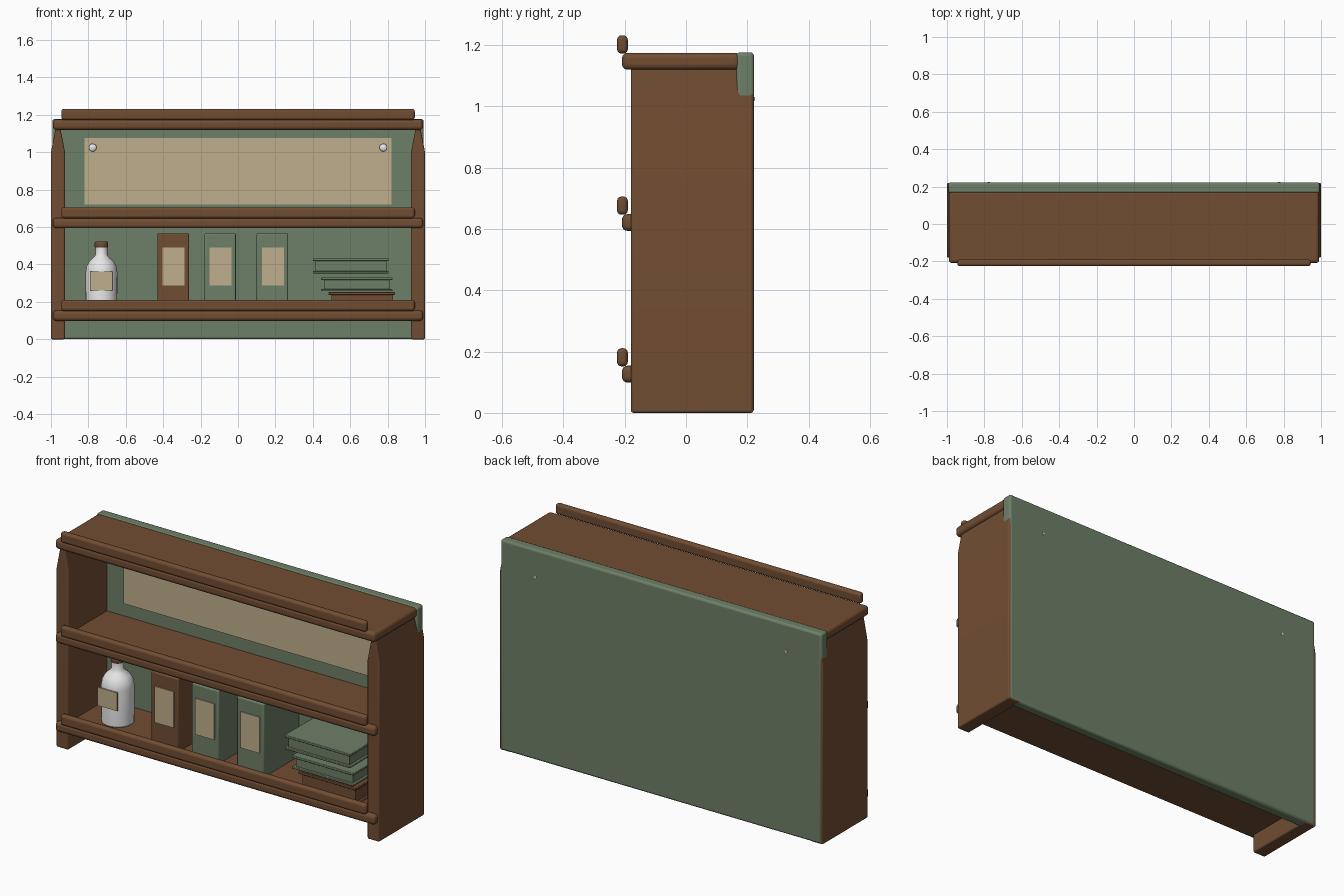
import bpy, bmesh, math

if "Cube" in bpy.data.objects:
    bpy.data.objects.remove(bpy.data.objects["Cube"])


def material(name, rgb):
    m = bpy.data.materials.new(name)
    m.diffuse_color = (*rgb, 1)
    m.use_nodes = True
    m.node_tree.nodes["Principled BSDF"].inputs["Base Color"].default_value = m.diffuse_color
    return m


BROWN = material("brown wood", (0.165, 0.074, 0.032))
GREEN = material("sage green", (0.155, 0.215, 0.135))
PAPER = material("cream paper", (0.53, 0.43, 0.265))
WHITE = material("white", (0.86, 0.86, 0.86))


def finish(name, bm, mat, bevel=0.0, segments=3):
    bmesh.ops.recalc_face_normals(bm, faces=bm.faces)
    mesh = bpy.data.meshes.new(name)
    bm.to_mesh(mesh)
    bm.free()
    mesh.materials.append(mat)
    ob = bpy.data.objects.new(name, mesh)
    bpy.context.collection.objects.link(ob)
    if bevel:
        mod = ob.modifiers.new("rounded edges", 'BEVEL')
        mod.width = bevel
        mod.segments = segments
        mod.limit_method = 'ANGLE'
        mod.angle_limit = math.radians(40)
    bpy.ops.object.select_all(action='DESELECT')
    ob.select_set(True)
    bpy.context.view_layer.objects.active = ob
    bpy.ops.object.shade_smooth_by_angle(angle=math.radians(40))
    return ob


def box(name, x, y, z, mat, bevel=0.0, segments=3):
    """Box from (min, max) ranges."""
    bm = bmesh.new()
    bmesh.ops.create_cube(bm, size=1)
    for v in bm.verts:
        v.co = [r[0] + (c + 0.5) * (r[1] - r[0]) for c, r in zip(v.co, (x, y, z))]
    return finish(name, bm, mat, bevel, segments)


def prism(name, outline, y0, y1, mat, bevel):
    """Front outline (x, z) extruded along y."""
    bm = bmesh.new()
    face = bm.faces.new([bm.verts.new((x, y0, z)) for x, z in outline])
    ext = bmesh.ops.extrude_face_region(bm, geom=[face])
    for v in ext["geom"]:
        if isinstance(v, bmesh.types.BMVert):
            v.co.y = y1
    return finish(name, bm, mat, bevel)


def lathe(name, profile, centre, mat, axis='Z', n=32):
    """Closed turned form from (radius, height) points."""
    bm = bmesh.new()
    rings = []
    for r, h in profile:
        ring = []
        for i in range(n):
            a = 2 * math.pi * i / n
            p = (r * math.cos(a), r * math.sin(a), h)
            if axis == 'Y':
                p = (p[0], h, p[1])
            ring.append(bm.verts.new([c + d for c, d in zip(centre, p)]))
        rings.append(ring)
    for a, b in zip(rings, rings[1:]):
        for i in range(n):
            j = (i + 1) % n
            bm.faces.new((a[i], a[j], b[j], b[i]))
    bm.faces.new(rings[0])
    bm.faces.new(rings[-1])
    return finish(name, bm, mat)


# Side panels, pinched in at the top
for side, s in (("left", -1), ("right", 1)):
    outline = [(0.925, 0), (1, 0), (1, 1.0), (0.977, 1.12), (0.977, 1.15),
               (0.948, 1.15), (0.948, 1.12), (0.925, 1.0)]
    prism(side + "_side_panel", [(s * x, z) for x, z in outline],
          -0.18, 0.22, BROWN, 0.008)

# Back board
box("back_board", (-0.993, 0.993), (0.165, 0.222), (0.001, 1.177), GREEN, 0.012)

# Shelves and the rail standing on each front edge
for name, z in (("bottom", 0.099), ("middle", 0.594), ("top", 1.12)):
    box(name + "_shelf", (-0.99, 0.99), (-0.209, 0.178), (z, z + 0.055),
        BROWN, 0.018, 4)
    box(name + "_rail", (-0.945, 0.945), (-0.225, -0.19), (z + 0.053, z + 0.112),
        BROWN, 0.014, 4)

# Pinned paper sheet
box("paper_sheet", (-0.82, 0.82), (0.158, 0.166), (0.72, 1.075), PAPER)
for side, x in (("left", -0.777), ("right", 0.777)):
    lathe(side + "_pin", [(0.006, 0.225), (0.006, 0.16), (0.021, 0.158),
                          (0.02, 0.148), (0.012, 0.142)],
          (x, 0, 1.025), WHITE, 'Y', 20)

# Bottle with stopper and label
lathe("bottle", [(0.075, 0.15), (0.084, 0.16), (0.085, 0.36), (0.08, 0.39),
                 (0.064, 0.418), (0.042, 0.438), (0.032, 0.452), (0.032, 0.495)],
      (-0.73, -0.02, 0), WHITE)
lathe("bottle_stopper", [(0.033, 0.49), (0.036, 0.495), (0.036, 0.516),
                         (0.032, 0.522)], (-0.73, -0.02, 0), BROWN)
box("bottle_label", (-0.792, -0.67), (-0.111, -0.103), (0.26, 0.362), PAPER)

# Upright file boxes with front labels
for i, (x0, mat) in enumerate(((-0.43, BROWN), (-0.18, GREEN), (0.1, GREEN)), 1):
    box(f"file_box_{i}", (x0, x0 + 0.168), (-0.155, 0.16), (0.153, 0.567), mat, 0.008)
    box(f"file_box_label_{i}", (x0 + 0.027, x0 + 0.145), (-0.161, -0.153),
        (0.288, 0.49), PAPER)

# Stacked books: two covers around an inset block
for i, (x0, x1, z0, z1, mat) in enumerate((
        (0.485, 0.84, 0.153, 0.252, BROWN),
        (0.445, 0.825, 0.257, 0.331, GREEN),
        (0.4, 0.805, 0.353, 0.433, GREEN)), 1):
    y0, y1 = -0.16, 0.1
    box(f"book_block_{i}", (x0 + 0.015, x1 - 0.012), (y0 + 0.014, y1 - 0.014),
        (z0 + 0.008, z1 - 0.008), mat)
    box(f"book_lower_cover_{i}", (x0, x1), (y0, y1), (z0, z0 + 0.012), mat, 0.003, 2)
    box(f"book_upper_cover_{i}", (x0, x1), (y0, y1), (z1 - 0.014, z1), mat, 0.003, 2)
